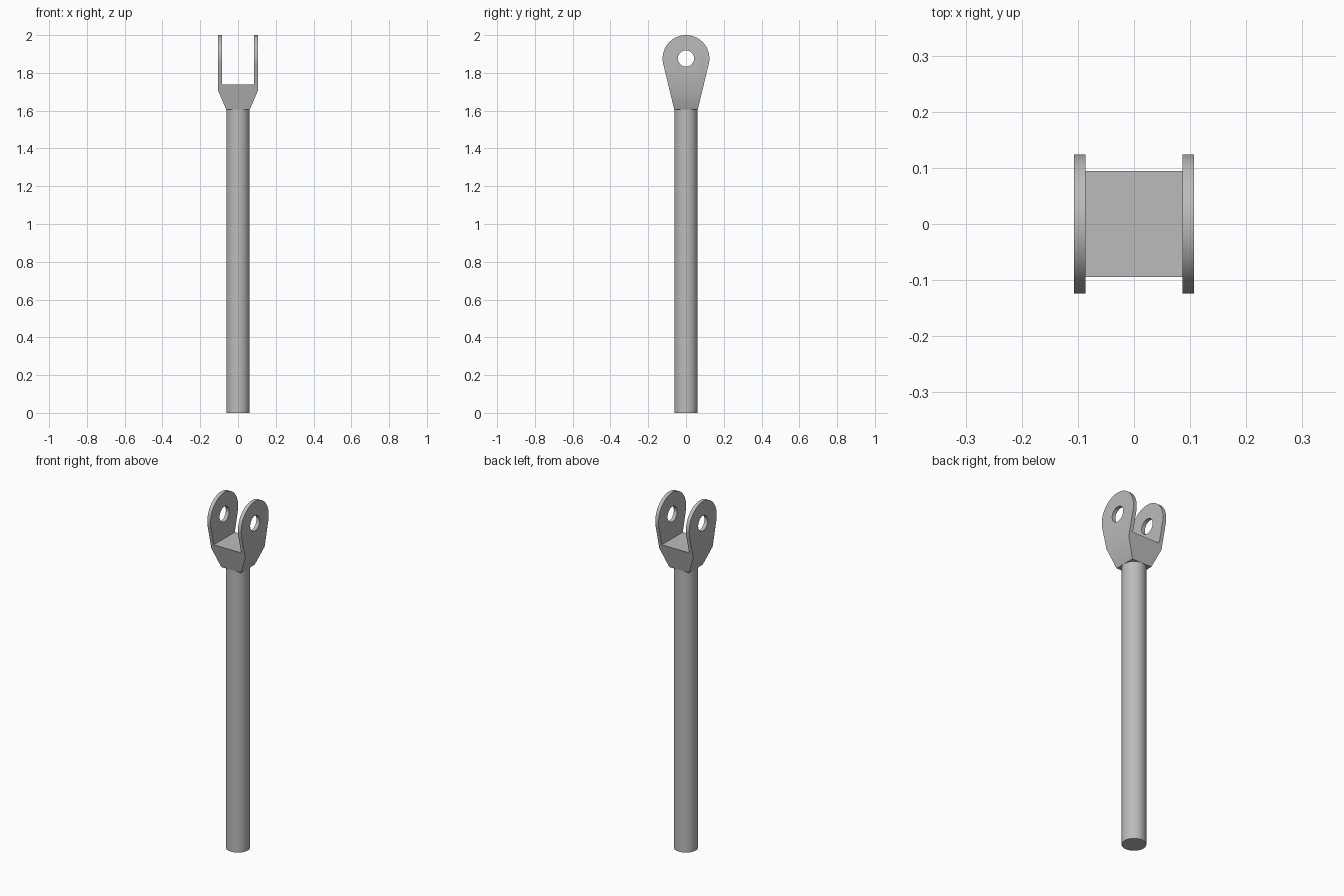
import bpy, bmesh, math
from mathutils import Vector

if "Cube" in bpy.data.objects:
    bpy.data.objects.remove(bpy.data.objects["Cube"], do_unlink=True)

SHAFT_R, SHAFT_TOP = 0.062, 1.605
EYE_R, EYE_Z, HOLE_R = 0.124, 1.876, 0.043
HALF_W, SLOT_W, SLOT_Z, SHOULDER_Z = 0.107, 0.086, 1.738, 1.71

steel = bpy.data.materials.new("grey steel")
steel.use_nodes = True
GREY = (0.5, 0.5, 0.5, 1)
steel.diffuse_color = GREY
steel.node_tree.nodes["Principled BSDF"].inputs["Base Color"].default_value = GREY


def smooth(obj):
    bpy.ops.object.select_all(action="DESELECT")
    obj.select_set(True)
    bpy.context.view_layer.objects.active = obj
    bpy.ops.object.shade_smooth_by_angle(angle=math.radians(30))


def cut(obj, cutter):
    mod = obj.modifiers.new("cut", "BOOLEAN")
    mod.operation, mod.solver, mod.object = "DIFFERENCE", "EXACT", cutter
    bpy.context.view_layer.objects.active = obj
    bpy.ops.object.modifier_apply(modifier=mod.name)
    bpy.data.objects.remove(cutter, do_unlink=True)


# Round shaft
bpy.ops.mesh.primitive_cylinder_add(vertices=48, radius=SHAFT_R, depth=SHAFT_TOP,
                                    location=(0, 0, SHAFT_TOP / 2))
shaft = bpy.context.object
shaft.name = "shaft"
shaft.data.materials.append(steel)
smooth(shaft)

# Fork: teardrop side profile, tangent lines running down to a square foot
drop = EYE_Z - SHAFT_TOP
tilt = math.asin(EYE_R / math.hypot(SHAFT_R, drop)) - math.atan2(SHAFT_R, drop)
STEPS = 48
arc = [-tilt + (math.pi + 2 * tilt) * i / STEPS for i in range(STEPS + 1)]
profile = [(SHAFT_R, SHAFT_TOP)]
profile += [(EYE_R * math.cos(a), EYE_Z + EYE_R * math.sin(a)) for a in arc]
profile += [(-SHAFT_R, SHAFT_TOP)]

bm = bmesh.new()
face = bm.faces.new([bm.verts.new((-HALF_W, y, z)) for y, z in profile])
ext = bmesh.ops.extrude_face_region(bm, geom=[face])
bmesh.ops.translate(bm, vec=(2 * HALF_W, 0, 0),
                    verts=[v for v in ext["geom"] if isinstance(v, bmesh.types.BMVert)])

# Sloped shoulders on both sides
for side in (-1, 1):
    normal = Vector((side * (SHOULDER_Z - SHAFT_TOP), 0, SHAFT_R - HALF_W))
    res = bmesh.ops.bisect_plane(bm, geom=bm.verts[:] + bm.edges[:] + bm.faces[:],
                                 plane_co=(side * HALF_W, 0, SHOULDER_Z),
                                 plane_no=normal, clear_outer=True)
    rim = [e for e in bm.edges if e.is_boundary]
    bmesh.ops.holes_fill(bm, edges=rim, sides=0)
bmesh.ops.remove_doubles(bm, verts=bm.verts[:], dist=0.0001)
bmesh.ops.recalc_face_normals(bm, faces=bm.faces[:])
mesh = bpy.data.meshes.new("fork")
bm.to_mesh(mesh)
bm.free()
fork = bpy.data.objects.new("fork", mesh)
bpy.context.collection.objects.link(fork)
mesh.materials.append(steel)

# Slot between the cheeks
bpy.ops.mesh.primitive_cube_add(size=1, location=(0, 0, SLOT_Z + 0.5))
slot = bpy.context.object
slot.scale = (2 * SLOT_W, 1, 1)
bpy.context.view_layer.update()
cut(fork, slot)

# Pin hole through both cheeks
bpy.ops.mesh.primitive_cylinder_add(vertices=40, radius=HOLE_R, depth=1,
                                    location=(0, 0, EYE_Z),
                                    rotation=(0, math.pi / 2, 0))
cut(fork, bpy.context.object)
smooth(fork)
